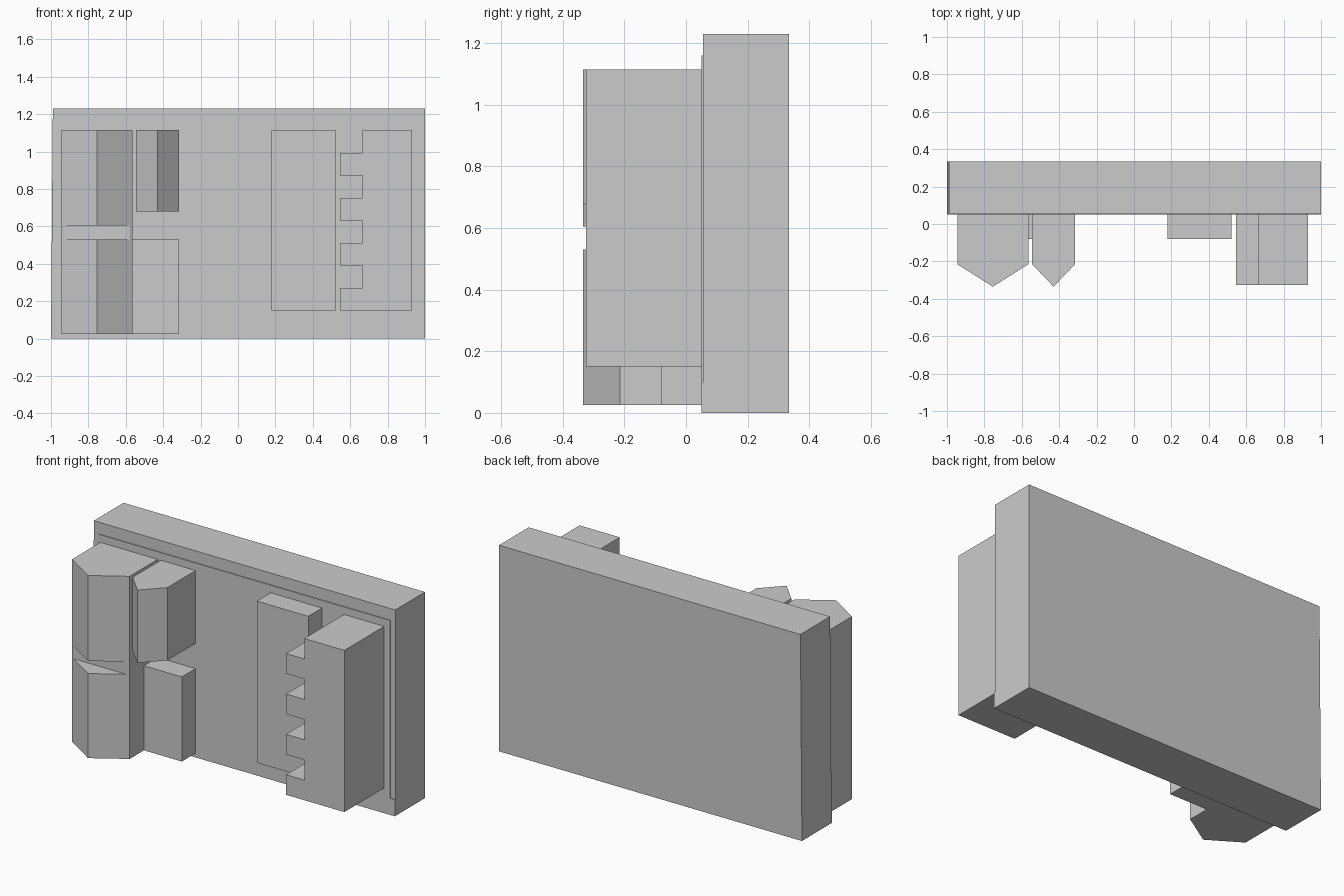
import bpy, bmesh
from mathutils import Vector

if "Cube" in bpy.data.objects:
    bpy.data.objects.remove(bpy.data.objects["Cube"])


def extrude(name, points, axis, start, end):
    """Extrude a closed 2D profile: axis 'y' takes (x, z), axis 'z' takes (x, y)."""
    bm = bmesh.new()
    if axis == 'y':
        verts = [bm.verts.new((x, start, z)) for x, z in points]
        move = Vector((0, end - start, 0))
    else:
        verts = [bm.verts.new((x, y, start)) for x, y in points]
        move = Vector((0, 0, end - start))
    face = bm.faces.new(verts)
    grown = bmesh.ops.extrude_face_region(bm, geom=[face])['geom']
    bmesh.ops.translate(bm, vec=move, verts=[g for g in grown if isinstance(g, bmesh.types.BMVert)])
    bmesh.ops.recalc_face_normals(bm, faces=bm.faces[:])
    mesh = bpy.data.meshes.new(name)
    bm.to_mesh(mesh)
    bm.free()
    obj = bpy.data.objects.new(name, mesh)
    bpy.context.collection.objects.link(obj)
    return obj


def rect(x0, x1, z0, z1):
    return [(x0, z0), (x1, z0), (x1, z1), (x0, z1)]


def pointed(x0, x1, back, shoulder, tip):
    """Plan of a block with a pointed front."""
    return [(x0, back), (x0, shoulder), ((x0 + x1) / 2, tip), (x1, shoulder), (x1, back)]


WALL, BACK = 0.055, 0.335
SHOULDER, TIP = -0.215, -0.335

# Backing slab, its left edge leaning in very slightly
extrude("wall_slab", [(-1, 0), (1, 0), (1, 1.23), (-0.99, 1.23)], 'y', WALL, BACK)

# Thin raised facing, full width along the bottom strip
extrude("wall_facing", [(-1, 0), (1, 0), (1, 0.1), (0.97, 0.1), (0.97, 1.16),
                        (-0.96, 1.16), (-0.96, 0.1), (-0.999, 0.1)], 'y', 0.05, WALL)

# Tall pointed column with a notch across its nose
wide = pointed(-0.945, -0.565, WALL, SHOULDER, TIP)
extrude("column_lower", wide, 'z', 0.025, 0.53)
extrude("column_upper", wide, 'z', 0.605, 1.115)
extrude("column_neck", [(-0.945, WALL), (-0.945, SHOULDER), (-0.929, -0.225),
                        (-0.581, -0.225), (-0.565, SHOULDER), (-0.565, WALL)], 'z', 0.53, 0.605)

# Smaller pointed block beside it, and the shallow block below
extrude("small_pointed_block", pointed(-0.545, -0.315, WALL, SHOULDER, TIP), 'z', 0.68, 1.115)
extrude("shallow_block", rect(-0.565, -0.315, 0.025, 0.53), 'y', -0.08, WALL)

# Flat panel on the right
extrude("flat_panel", rect(0.18, 0.52, 0.15, 1.115), 'y', -0.08, WALL)

# Toothed block: four evenly spaced teeth on its left side
comb = [(0.93, 1.115), (0.93, 0.15)]
pitch, tooth = 0.241, 0.12
for i in range(4):
    z = 0.15 + i * pitch
    if i:
        comb.append((0.665, z))
    comb += [(0.545, z), (0.545, z + tooth), (0.665, z + tooth)]
comb.append((0.665, 1.115))
extrude("toothed_block", comb, 'y', -0.325, WALL)
